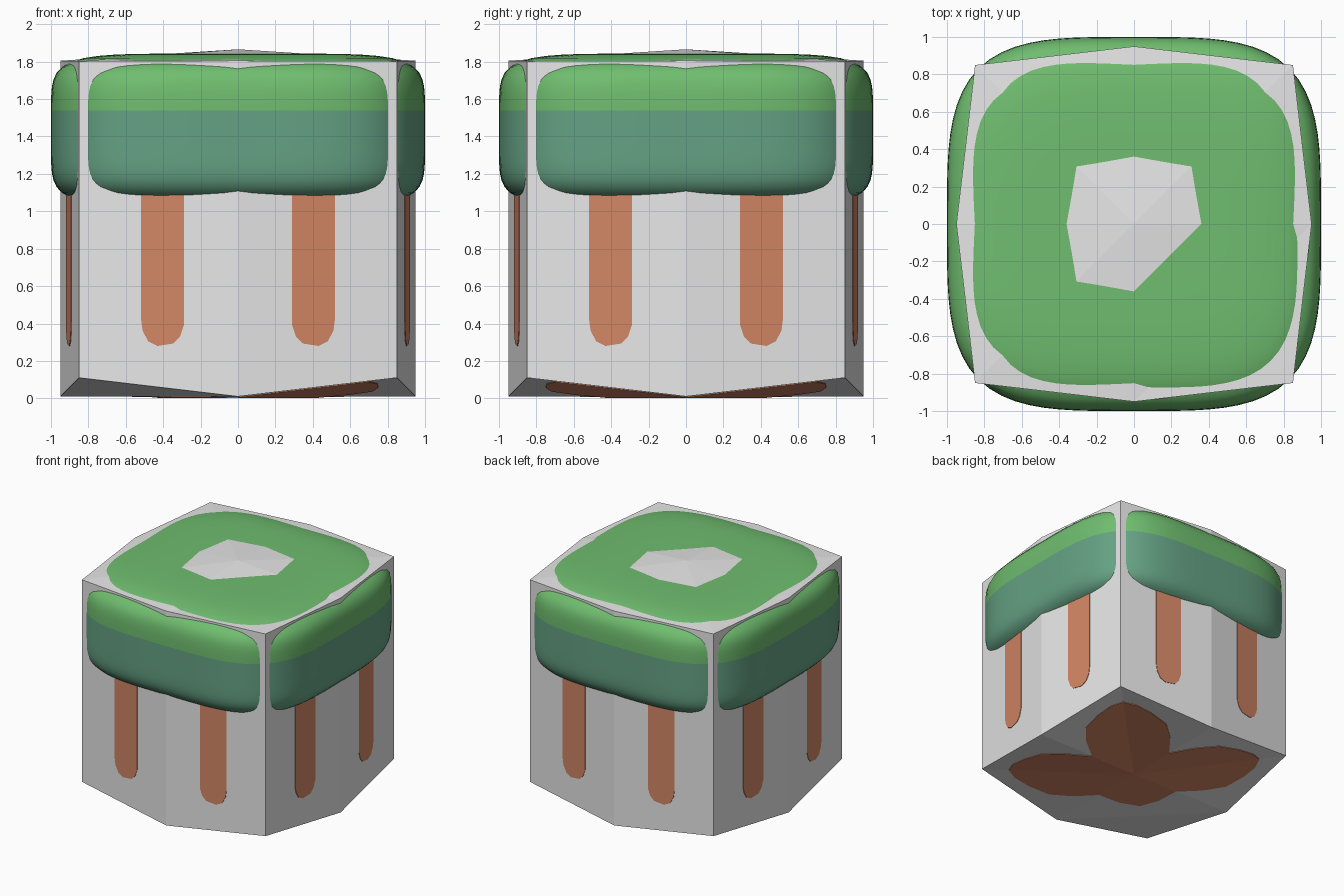
import bpy, bmesh, math
from mathutils import Vector, Matrix

if "Cube" in bpy.data.objects:
    bpy.data.objects.remove(bpy.data.objects["Cube"])


def material(name, rgb):
    m = bpy.data.materials.new(name)
    m.diffuse_color = (*rgb, 1)
    m.use_nodes = True
    m.node_tree.nodes["Principled BSDF"].inputs["Base Color"].default_value = m.diffuse_color
    return m


GREY = material("pale grey", (0.8, 0.8, 0.8))
LEAF = material("leaf green", (0.16, 0.51, 0.16))
TEAL = material("teal green", (0.13, 0.36, 0.23))
BROWN = material("clay brown", (0.65, 0.24, 0.13))


def finish(bm, name, mats):
    bmesh.ops.recalc_face_normals(bm, faces=bm.faces[:])
    mesh = bpy.data.meshes.new(name)
    bm.to_mesh(mesh)
    bm.free()
    for m in mats:
        mesh.materials.append(m)
    ob = bpy.data.objects.new(name, mesh)
    bpy.context.collection.objects.link(ob)
    return ob


def plate(bm, pts, back):
    """Thin prism: outline pts plus the same outline moved by back."""
    a = [bm.verts.new(p) for p in pts]
    b = [bm.verts.new(Vector(p) + Vector(back)) for p in pts]
    bm.faces.new(a)
    bm.faces.new(b[::-1])
    for i in range(len(a)):
        j = (i + 1) % len(a)
        bm.faces.new((a[j], a[i], b[i], b[j]))


# Faceted block: eight sides, shallow peaked top and bottom
MID, COR = 0.95, 0.85
BOT_C, BOT_MID, BOT_COR = 0.006, 0.01, 0.11
TOP_C, TOP_MID, TOP_COR = 1.866, 1.805, 1.802

outline = []
for k in range(4):
    rot = Matrix.Rotation(k * math.pi / 2, 3, 'Z')
    outline += [(rot @ Vector((MID, 0, 0)), False), (rot @ Vector((COR, COR, 0)), True)]

bm = bmesh.new()
low = [bm.verts.new((p.x, p.y, BOT_COR if c else BOT_MID)) for p, c in outline]
high = [bm.verts.new((p.x, p.y, TOP_COR if c else TOP_MID)) for p, c in outline]
for i in range(8):
    j = (i + 1) % 8
    bm.faces.new((low[i], low[j], high[j], high[i]))
# one quarter of each end is split across the other diagonal
for ring, z, odd in ((low, BOT_C, 2), (high, TOP_C, 3)):
    centre = bm.verts.new((0, 0, z))
    for q in range(4):
        a, c, b = ring[2 * q], ring[2 * q + 1], ring[(2 * q + 2) % 8]
        tris = ((centre, a, b), (a, c, b)) if q == odd else ((centre, a, c), (centre, c, b))
        for t in tris:
            bm.faces.new(t)
finish(bm, "faceted_block", [GREY])

# Rounded two-tone cap that bulges through the block
N, M, HZ, ZC = 3.75, 6.1, 0.408, 1.435
SEG, RINGS = 96, 48


def rounded(t, n):
    c, s = math.cos(t), math.sin(t)
    r = (abs(c) ** n + abs(s) ** n) ** (-1 / n)
    return r * c, r * s


bm = bmesh.new()
rings = []
for i in range(1, RINGS):
    r, z = rounded(-math.pi / 2 + math.pi * i / RINGS, M)
    ring = []
    for k in range(SEG):
        x, y = rounded(2 * math.pi * k / SEG, N)
        ring.append(bm.verts.new((r * x, r * y, ZC + HZ * z)))
    rings.append(ring)
for a, b in zip(rings, rings[1:]):
    for k in range(SEG):
        j = (k + 1) % SEG
        bm.faces.new((a[k], a[j], b[j], b[k]))
for ring, z in ((rings[0], ZC - HZ), (rings[-1], ZC + HZ)):
    pole = bm.verts.new((0, 0, z))
    for k in range(SEG):
        bm.faces.new((ring[k], ring[(k + 1) % SEG], pole))
# colour break at a fixed height
bmesh.ops.bisect_plane(bm, geom=bm.verts[:] + bm.edges[:] + bm.faces[:],
                       plane_co=(0, 0, 1.54), plane_no=(0, 0, 1))
for f in bm.faces:
    f.smooth = True
    f.material_index = 0 if f.calc_center_median().z > 1.54 else 1
finish(bm, "rounded_cap", [LEAF, TEAL])

# Two upright stripes on each side
stripe = [(.29, 1.2), (.29, .39), (.31, .33), (.345, .293), (.43, .28),
          (.48, .305), (.51, .36), (.518, .42), (.518, 1.2)]
bm = bmesh.new()
for k in range(4):
    rot = Matrix.Rotation(k * math.pi / 2, 3, 'Z')
    for s in (-1, 1):
        pts = [rot @ Vector((s * u, -(MID - (MID - COR) * u / COR) - 0.004, z)) for u, z in stripe]
        plate(bm, pts, rot @ Vector((0, 0.008, 0)))
finish(bm, "side_stripes", [BROWN])

# Brown patches on the underside: three lobes and one clipped quarter
lobe = [(0, 0), (.43, 0), (.60, .13), (.72, .27), (.75, .45), (.745, .60), (.70, .70)]
clipped = [(0, 0), (.43, 0), (.42, .2), (.36, .36), (.2, .42), (0, .43)]
bm = bmesh.new()
for sx, sy in ((1, 1), (1, -1), (-1, 1)):
    for swap in (False, True):
        pts = []
        for a, b in lobe:
            z = BOT_C + (a - b) / MID * (BOT_MID - BOT_C) + b / COR * (BOT_COR - BOT_C)
            x, y = (b, a) if swap else (a, b)
            pts.append((sx * x, sy * y, z - 0.005))
        plate(bm, pts, (0, 0, 0.008))
plate(bm, [(-a, -b, BOT_C + (a + b) / MID * (BOT_MID - BOT_C) - 0.005) for a, b in clipped],
      (0, 0, 0.008))
finish(bm, "underside_patches", [BROWN])
